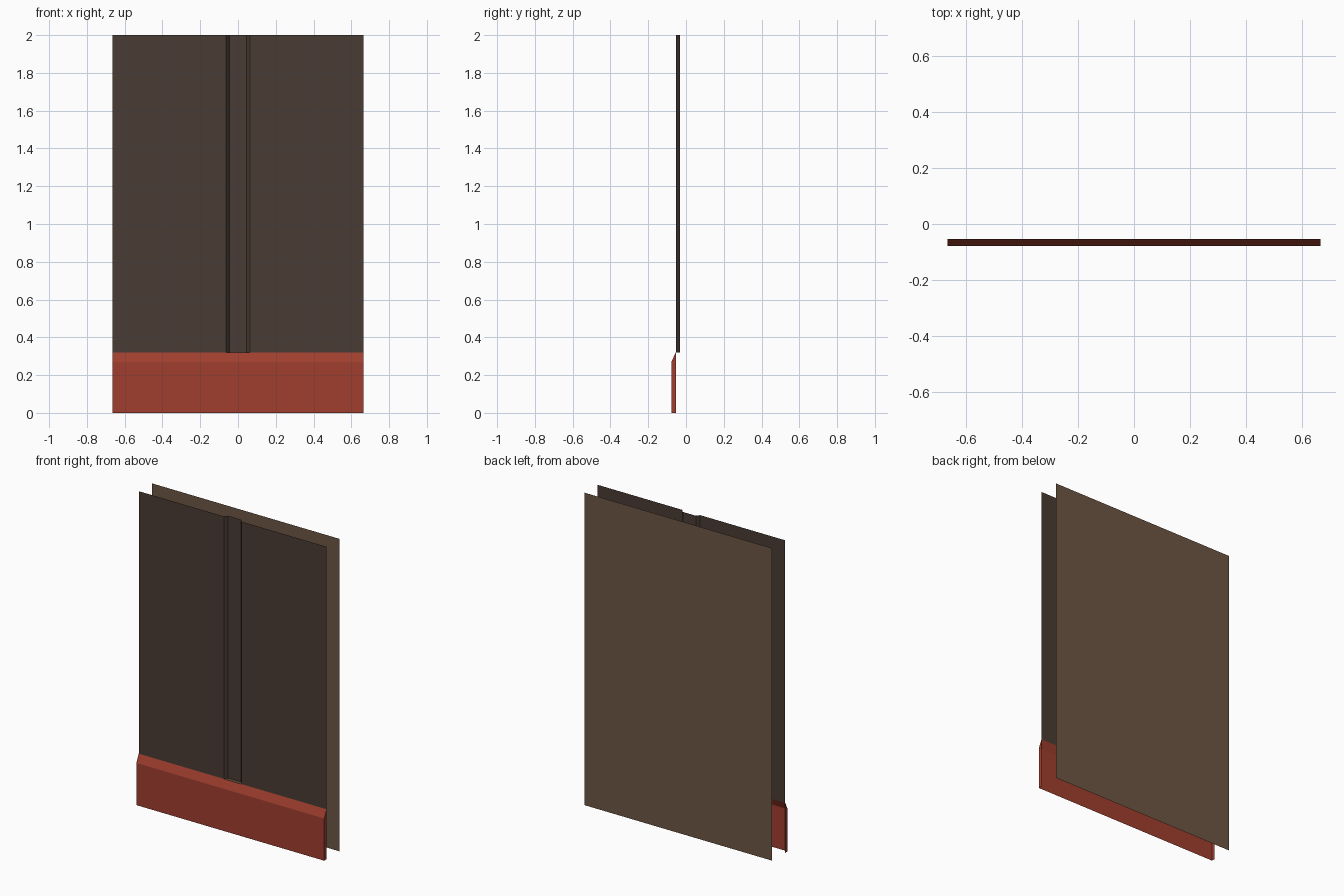
import bpy

if "Cube" in bpy.data.objects:
    bpy.data.objects.remove(bpy.data.objects["Cube"])

HALF_W, TOP = 0.665, 2.0
Y_FRONT, Y_PANEL, Y_GROOVE, Y_BACK = -0.078, -0.054, -0.033, 0.078
BASE_H, BASE_LIP = 0.32, 0.27


def linear(r, g, b):
    """sRGB 0-255 to a linear colour."""
    out = []
    for c in (r / 255, g / 255, b / 255):
        out.append(c / 12.92 if c <= 0.04045 else ((c + 0.055) / 1.055) ** 2.4)
    return (*out, 1.0)


def material(name, rgb):
    mat = bpy.data.materials.new(name)
    mat.diffuse_color = linear(*rgb)
    mat.use_nodes = True
    mat.node_tree.nodes["Principled BSDF"].inputs["Base Color"].default_value = mat.diffuse_color
    return mat


def add_object(name, verts, faces, mat):
    mesh = bpy.data.meshes.new(name)
    mesh.from_pydata(verts, [], faces)
    mesh.materials.append(mat)
    obj = bpy.data.objects.new(name, mesh)
    bpy.context.collection.objects.link(obj)
    return obj


def wall_sheet(name, outline, z0, z1, mat):
    """Extrude an open (x, y) outline upward into a single-sided sheet."""
    n = len(outline)
    verts = [(x, y, z) for z in (z0, z1) for x, y in outline]
    faces = [(i, i + 1, n + i + 1, n + i) for i in range(n - 1)]
    return add_object(name, verts, faces, mat)


dark_brown = material("dark_brown", (74, 60, 52))
brown = material("brown", (110, 86, 69))
red = material("brick_red", (160, 63, 47))

# Front panel with a vertical recessed channel
left = [(-HALF_W, Y_PANEL), (-0.063, Y_PANEL), (-0.046, Y_GROOVE)]
right = [(-x, y) for x, y in reversed(left)]
wall_sheet("front_panel", left + right, BASE_H, TOP, dark_brown)

# Plain back panel, facing +y
wall_sheet("back_panel", [(HALF_W, Y_BACK), (-HALF_W, Y_BACK)], 0, TOP, brown)

# Skirting board: front, sloped top and end caps, open at the back
profile = [(Y_PANEL, 0), (Y_FRONT, 0), (Y_FRONT, BASE_LIP), (Y_PANEL, BASE_H)]
verts = [(x, y, z) for x in (-HALF_W, HALF_W) for y, z in profile]
faces = [(1, 5, 6, 2), (2, 6, 7, 3), (0, 1, 2, 3), (7, 6, 5, 4)]
add_object("skirting_board", verts, faces, red)
